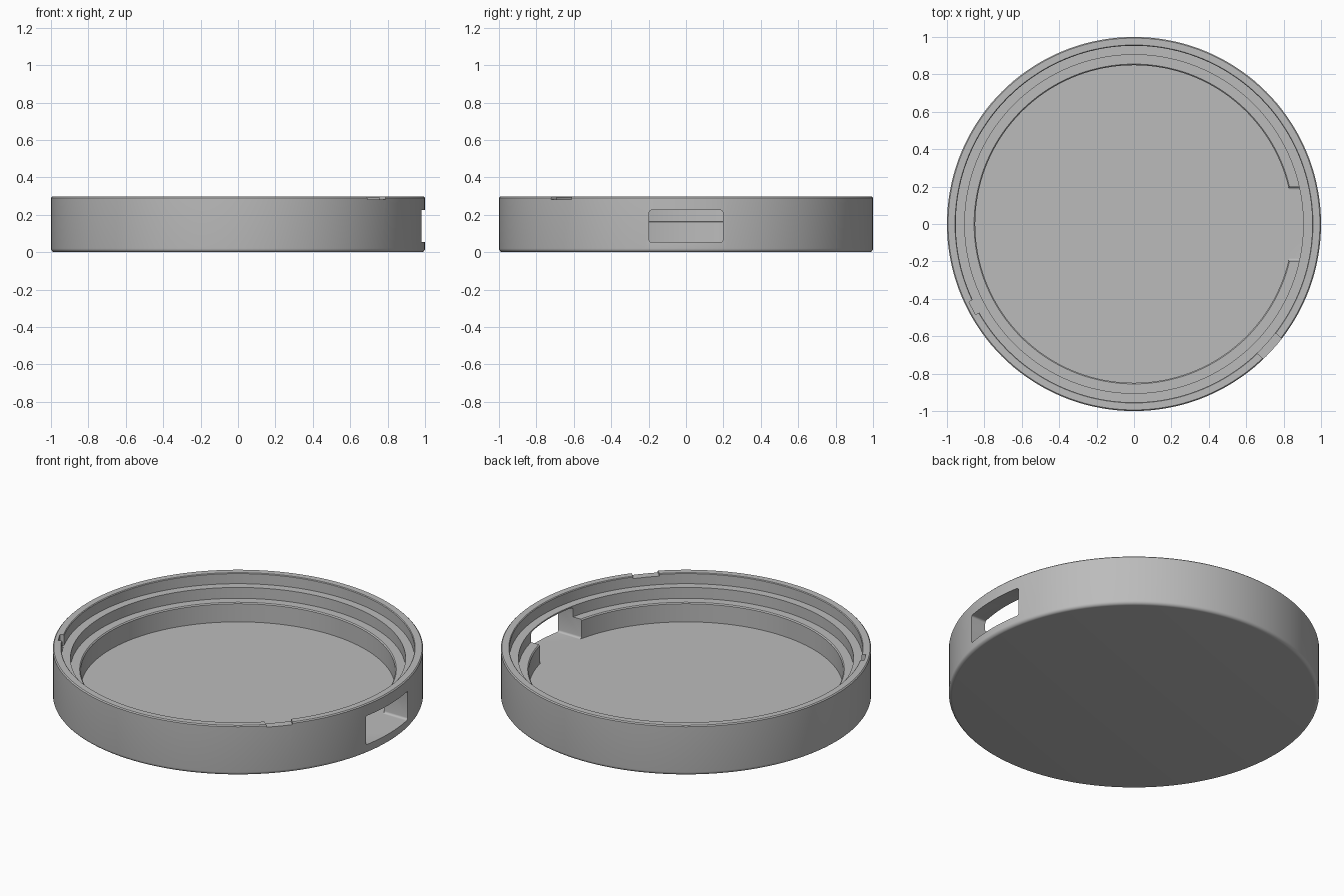
import bpy, bmesh, math
from mathutils import Matrix

cube = bpy.data.objects.get("Cube")
if cube:
    bpy.data.objects.remove(cube, do_unlink=True)

# Material
grey = bpy.data.materials.new("plain grey")
grey.use_nodes = True
colour = (0.5, 0.5, 0.5, 1)
grey.diffuse_color = colour
grey.node_tree.nodes["Principled BSDF"].inputs["Base Color"].default_value = colour

HEIGHT, LEDGE, STEP, FLOOR = 0.297, 0.233, 0.168, 0.054


def make_object(name, bm):
    bmesh.ops.recalc_face_normals(bm, faces=bm.faces)
    mesh = bpy.data.meshes.new(name)
    bm.to_mesh(mesh)
    bm.free()
    mesh.materials.append(grey)
    obj = bpy.data.objects.new(name, mesh)
    bpy.context.collection.objects.link(obj)
    return obj


def lathe(name, profile, steps):
    bm = bmesh.new()
    verts = [bm.verts.new((r, 0, z)) for r, z in profile]
    edges = [bm.edges.new(pair) for pair in zip(verts, verts[1:])]
    bmesh.ops.spin(bm, geom=verts + edges, axis=(0, 0, 1), cent=(0, 0, 0),
                   angle=math.tau, steps=steps)
    bmesh.ops.remove_doubles(bm, verts=bm.verts, dist=0.0005)
    return make_object(name, bm)


def block(name, radius, size, z, degrees, round_corners=0):
    """Box centred at a given radius and angle, with its x axis pointing outward."""
    bm = bmesh.new()
    bmesh.ops.create_cube(bm, size=1, matrix=Matrix.Rotation(math.radians(degrees), 4, "Z")
                          @ Matrix.Translation((radius, 0, z)) @ Matrix.Diagonal((*size, 1)))
    if round_corners:
        along_x = [e for e in bm.edges
                   if abs(e.verts[0].co.x - e.verts[1].co.x) > 0.1]
        bmesh.ops.bevel(bm, geom=along_x, offset=round_corners, segments=4,
                        profile=0.5, affect="EDGES")
    return make_object(name, bm)


def cut(target, cutter):
    cutter.hide_render = True
    mod = target.modifiers.new(cutter.name, "BOOLEAN")
    mod.operation, mod.solver, mod.object = "DIFFERENCE", "EXACT", cutter
    bpy.context.view_layer.objects.active = target
    bpy.ops.object.modifier_apply(modifier=mod.name)
    bpy.data.objects.remove(cutter, do_unlink=True)


# Round dish: filleted base, bevelled rim, two inner ledges and a flat floor
fillet = [(0.98 + 0.02 * math.sin(a), 0.02 - 0.02 * math.cos(a))
          for a in (math.radians(15 * i) for i in range(7))]
dish = lathe("round_dish", [(0, 0)] + fillet + [
    (1, HEIGHT - 0.006), (0.994, HEIGHT), (0.957, HEIGHT),
    (0.953, HEIGHT - 0.004), (0.953, LEDGE), (0.905, LEDGE),
    (0.905, STEP), (0.855, STEP), (0.849, STEP - 0.006),
    (0.849, FLOOR), (0, FLOOR)], 144)

# Side opening, level with the floor
cut(dish, block("side_opening", 0.95, (0.4, 0.394, 0.171), 0.1395, 0, 0.012))

# Shallow notch across the rim and a small pocket inside it
cut(dish, block("rim_notch", 0.975, (0.12, 0.146, 0.04), HEIGHT + 0.006, -42))
cut(dish, block("inner_pocket", 0.955, (0.04, 0.076, 0.1), LEDGE + 0.051, 207.5))

# Smooth walls with crisp edges
bpy.ops.object.select_all(action="DESELECT")
dish.select_set(True)
bpy.context.view_layer.objects.active = dish
bpy.ops.object.shade_smooth_by_angle(angle=math.radians(30))
